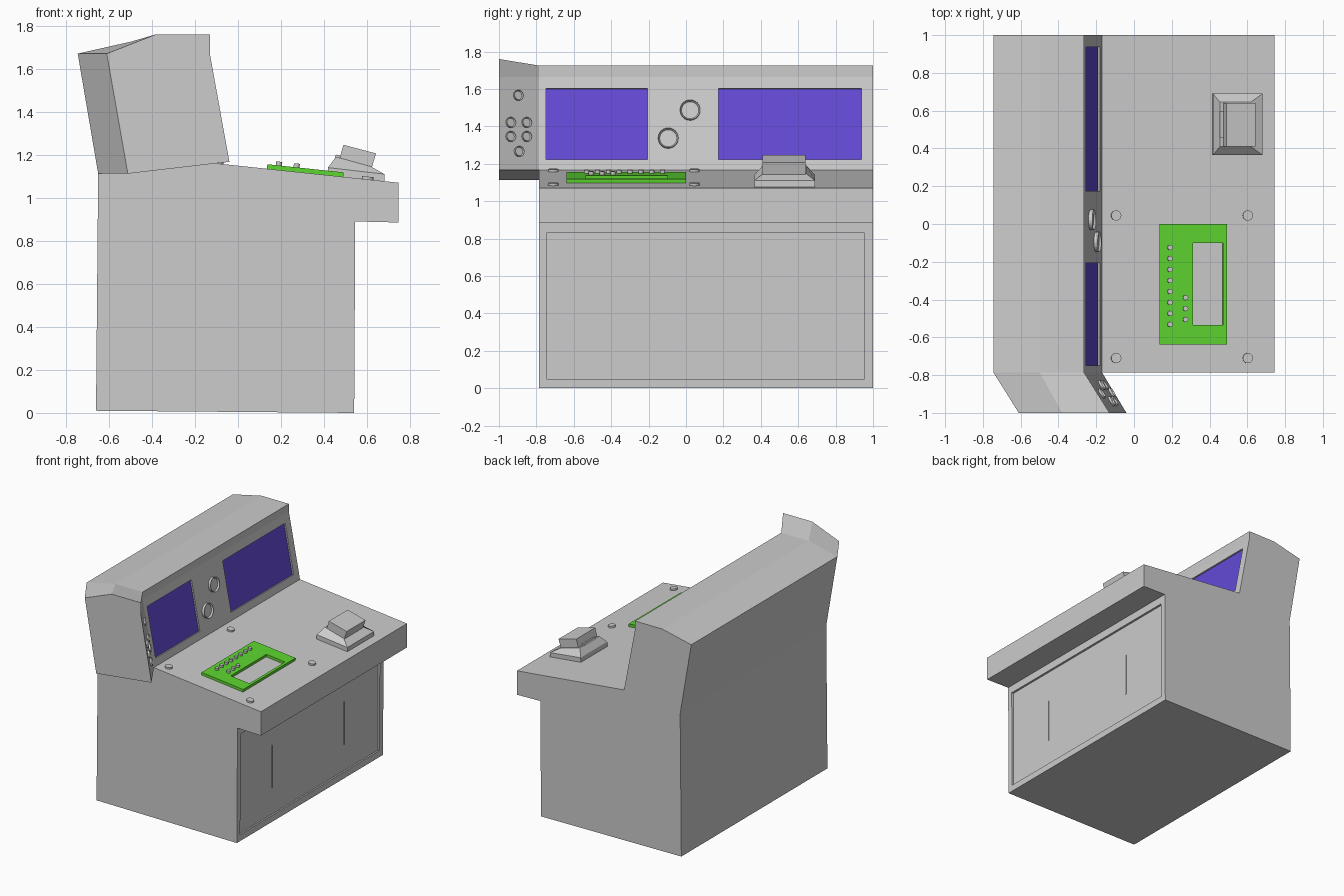
import bpy, bmesh, math
from mathutils import Vector, Matrix

if "Cube" in bpy.data.objects:
    bpy.data.objects.remove(bpy.data.objects["Cube"])


def material(name, rgb):
    m = bpy.data.materials.new(name)
    m.diffuse_color = (*rgb, 1)
    m.use_nodes = True
    m.node_tree.nodes["Principled BSDF"].inputs["Base Color"].default_value = m.diffuse_color
    return m


GREY = material("light_grey", (0.604, 0.604, 0.604))
PURPLE = material("screen_purple", (0.127, 0.067, 0.672))
GREEN = material("panel_green", (0.112, 0.672, 0.03))


def finish(name, bm, mat):
    bmesh.ops.recalc_face_normals(bm, faces=bm.faces)
    me = bpy.data.meshes.new(name)
    bm.to_mesh(me)
    bm.free()
    me.materials.append(mat)
    ob = bpy.data.objects.new(name, me)
    bpy.context.collection.objects.link(ob)
    return ob


def loft(name, rings, mat=GREY):
    """Skin matching rings of points and cap both ends."""
    bm = bmesh.new()
    vs = [[bm.verts.new(p) for p in r] for r in rings]
    n = len(rings[0])
    for a, b in zip(vs, vs[1:]):
        for i in range(n):
            bm.faces.new((a[i], a[(i + 1) % n], b[(i + 1) % n], b[i]))
    bm.faces.new(vs[0])
    bm.faces.new(vs[-1])
    return finish(name, bm, mat)


def box(name, centre, size, tilt=0.0, mat=GREY):
    bm = bmesh.new()
    m = (Matrix.Translation(centre) @ Matrix.Rotation(tilt, 4, 'Y')
         @ Matrix.Diagonal((*size, 1)))
    bmesh.ops.create_cube(bm, size=1, matrix=m)
    return finish(name, bm, mat)


def disc(name, base, normal, r, h, sides=16, rim=0.0):
    """Short cylinder standing on a surface, optionally with a sunken face."""
    bm = bmesh.new()
    q = Vector(normal).to_track_quat('Z', 'Y').to_matrix().to_4x4()
    m = Matrix.Translation(base) @ q @ Matrix.Translation((0, 0, h / 2 - 0.003))
    bmesh.ops.create_cone(bm, cap_ends=True, segments=sides, radius1=r, radius2=r,
                          depth=h + 0.006, matrix=m)
    if rim:
        bm.normal_update()
        top = max(bm.faces, key=lambda f: f.calc_center_median().dot(Vector(normal)))
        bmesh.ops.inset_region(bm, faces=[top], thickness=rim)
        bmesh.ops.translate(bm, verts=top.verts, vec=Vector(normal).normalized() * -0.6 * h)
    return finish(name, bm, GREY)


def cut(target, cutter):
    mod = target.modifiers.new("cut", 'BOOLEAN')
    mod.operation = 'DIFFERENCE'
    mod.solver = 'EXACT'
    mod.object = cutter
    bpy.context.view_layer.objects.active = target
    bpy.ops.object.modifier_apply(modifier=mod.name)
    bpy.data.objects.remove(cutter)


# Surface helpers: desk top height, and upright panel position
def desk_z(x):
    return 1.167 - 0.106 * (x + 0.17)


def panel_x(z):
    return -0.17 - 0.19 * (z - 1.167)


DESK_N = (0.106, 0, 1)
DESK_TILT = math.atan(0.106)
PANEL_N = (1, 0, 0.19)
PANEL_TILT = -math.atan(0.19)

# Cabinet: one side profile extruded along y
head = [(-0.17, 1.167), (-0.265, 1.665), (-0.265, 1.725), (-0.5, 1.725),
        (-0.745, 1.67), (-0.65, 1.112)]
profile = [(-0.66, 0.01), (0.54, 0), (0.545, 0.89), (0.745, 0.885), (0.745, 1.07)] + head
cabinet = loft("cabinet", [[(x, y, z) for x, z in profile] for y in (-0.785, 1)])

# Angled wing at the front end of the head
wing_end = [(-0.04, 1.167), (-0.13, 1.665), (-0.13, 1.76), (-0.38, 1.76),
            (-0.61, 1.67), (-0.512, 1.112)]
loft("side_wing", [[(x, -0.785, z) for x, z in head],
                   [(x, -1, z) for x, z in wing_end]])

# Recessed access panel under the desk
cut(cabinet, box("panel_cutter", (0.543, 0.105, 0.44), (0.03, 1.70, 0.78)))
for i, y in enumerate((-0.34, 0.54)):
    box(f"door_handle_{i + 1}", (0.53, y, 0.42), (0.008, 0.006, 0.33))

# Recessed screens
for i, (y0, y1) in enumerate(((-0.748, -0.207), (0.175, 0.938))):
    z = 1.413
    size = (y1 - y0, 0.38 * 1.018)
    c = Vector((panel_x(z), (y0 + y1) / 2, z))
    n = Vector(PANEL_N).normalized()
    cut(cabinet, box("screen_cutter", c, (0.03, *size), PANEL_TILT))
    box(f"screen_{i + 1}", c - n * 0.0135, (0.005, *size), PANEL_TILT, PURPLE)

# Round dials between the screens
for i, (y, z) in enumerate(((0.022, 1.485), (-0.095, 1.335))):
    disc(f"dial_{i + 1}", (panel_x(z), y, z), PANEL_N, 0.054, 0.02, 24, 0.008)

# Buttons on the wing
for i, (y, z) in enumerate(((-0.9, 1.565), (-0.94, 1.42), (-0.855, 1.42),
                            (-0.94, 1.345), (-0.855, 1.345), (-0.895, 1.265))):
    x = panel_x(z) - 0.615 * (y + 0.785)
    disc(f"wing_button_{i + 1}", (x, y, z), (1, 0.615, 0.19), 0.028, 0.013, 16, 0.005)

# Green control plate with a window
plate_x = 0.3125
plate = box("control_plate", (plate_x, -0.319, desk_z(plate_x) + 0.009),
            (0.357, 0.638, 0.024), DESK_TILT, GREEN)
cut(plate, box("window_cutter", (0.39, -0.317, desk_z(0.39)), (0.16, 0.435, 0.1), DESK_TILT))

# Small knobs on the plate
knobs = [(0.19, -0.125 - 0.058 * i) for i in range(8)]
knobs += [(0.272, -0.39 - 0.058 * i) for i in range(3)]
for i, (x, y) in enumerate(knobs):
    disc(f"knob_{i + 1}", (x, y, desk_z(x) + 0.021), DESK_N, 0.014, 0.018, 12)

# Desk bolts
for i, x in enumerate((-0.095, 0.602)):
    for j, y in enumerate((0.045, -0.71)):
        disc(f"desk_bolt_{i * 2 + j + 1}", (x, y, desk_z(x)), DESK_N, 0.027, 0.013)


# Handset: tapered cradle with a tilted block on top
def section(x0, z0, x1, z1, y0, y1):
    return [(x0, y0, z0), (x1, y0, z1), (x1, y1, z1), (x0, y1, z0)]


loft("handset_cradle", [section(0.415, 1.095, 0.68, 1.068, 0.365, 0.69),
                        section(0.418, 1.14, 0.68, 1.11, 0.365, 0.69),
                        section(0.455, 1.19, 0.618, 1.145, 0.41, 0.645)])
loft("handset_block", [section(0.47, 1.175, 0.62, 1.135, 0.41, 0.64),
                       section(0.49, 1.246, 0.642, 1.206, 0.41, 0.64)])
box("handset_grip", (0.462, 0.525, 1.188), (0.02, 0.14, 0.02), 0.28)
